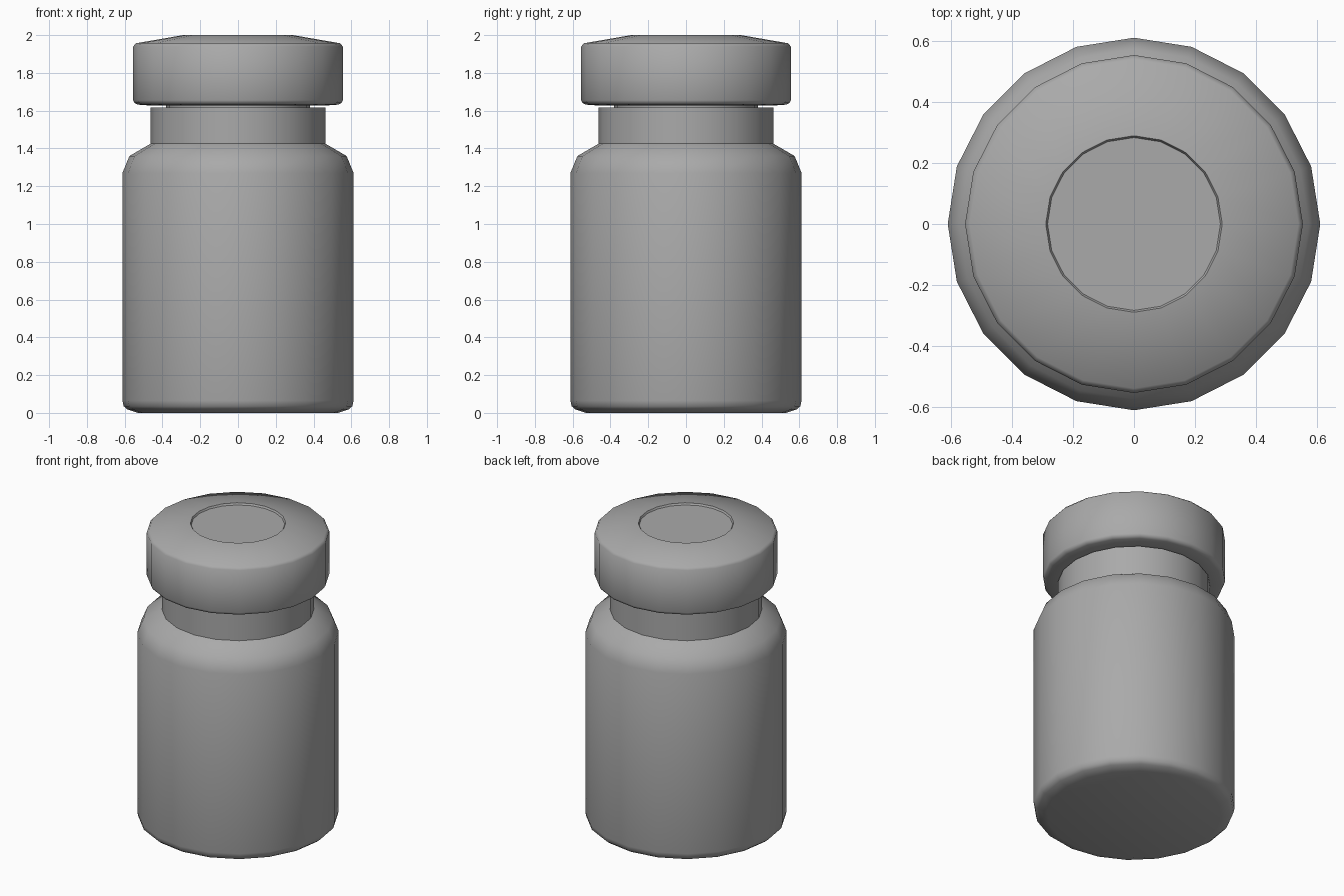
import bpy
import bmesh
from math import cos, sin, pi, radians

SIDES = 20

cube = bpy.data.objects.get("Cube")
if cube:
    bpy.data.objects.remove(cube, do_unlink=True)

grey = bpy.data.materials.new("neutral_grey")
grey.use_nodes = True
grey.diffuse_color = (0.4, 0.4, 0.4, 1)
grey.node_tree.nodes["Principled BSDF"].inputs["Base Color"].default_value = (0.4, 0.4, 0.4, 1)


def lathe(name, profile):
    """Turn a (radius, height) profile, listed bottom to top, into a closed solid."""
    bm = bmesh.new()
    rings = [[bm.verts.new((r * cos(2 * pi * i / SIDES), r * sin(2 * pi * i / SIDES), z))
              for i in range(SIDES)] for r, z in profile]
    for low, high in zip(rings, rings[1:]):
        for i in range(SIDES):
            j = (i + 1) % SIDES
            bm.faces.new((low[i], low[j], high[j], high[i]))
    bm.faces.new(rings[0][::-1])
    bm.faces.new(rings[-1])
    mesh = bpy.data.meshes.new(name)
    bm.to_mesh(mesh)
    bm.free()
    mesh.materials.append(grey)
    obj = bpy.data.objects.new(name, mesh)
    bpy.context.collection.objects.link(obj)
    bpy.ops.object.select_all(action="DESELECT")
    obj.select_set(True)
    bpy.context.view_layer.objects.active = obj
    bpy.ops.object.shade_smooth_by_angle(angle=radians(50))
    return obj


# Bottle with rounded base, sloped shoulder and straight neck
lathe("bottle_body", [(0.53, 0), (0.585, 0.018), (0.605, 0.035), (0.612, 0.065),
                      (0.612, 1.27), (0.575, 1.36), (0.463, 1.425), (0.463, 1.617)])

# Stopper joining the neck and the cap
lathe("stopper", [(0.38, 1.6), (0.38, 1.65)])

# Cap with softened edges, a gently sloped top and a shallow round recess
lathe("cap", [(0.46, 1.627), (0.53, 1.632), (0.548, 1.64), (0.555, 1.655),
              (0.555, 1.94), (0.54, 1.957), (0.29, 2.0), (0.284, 1.988)])
